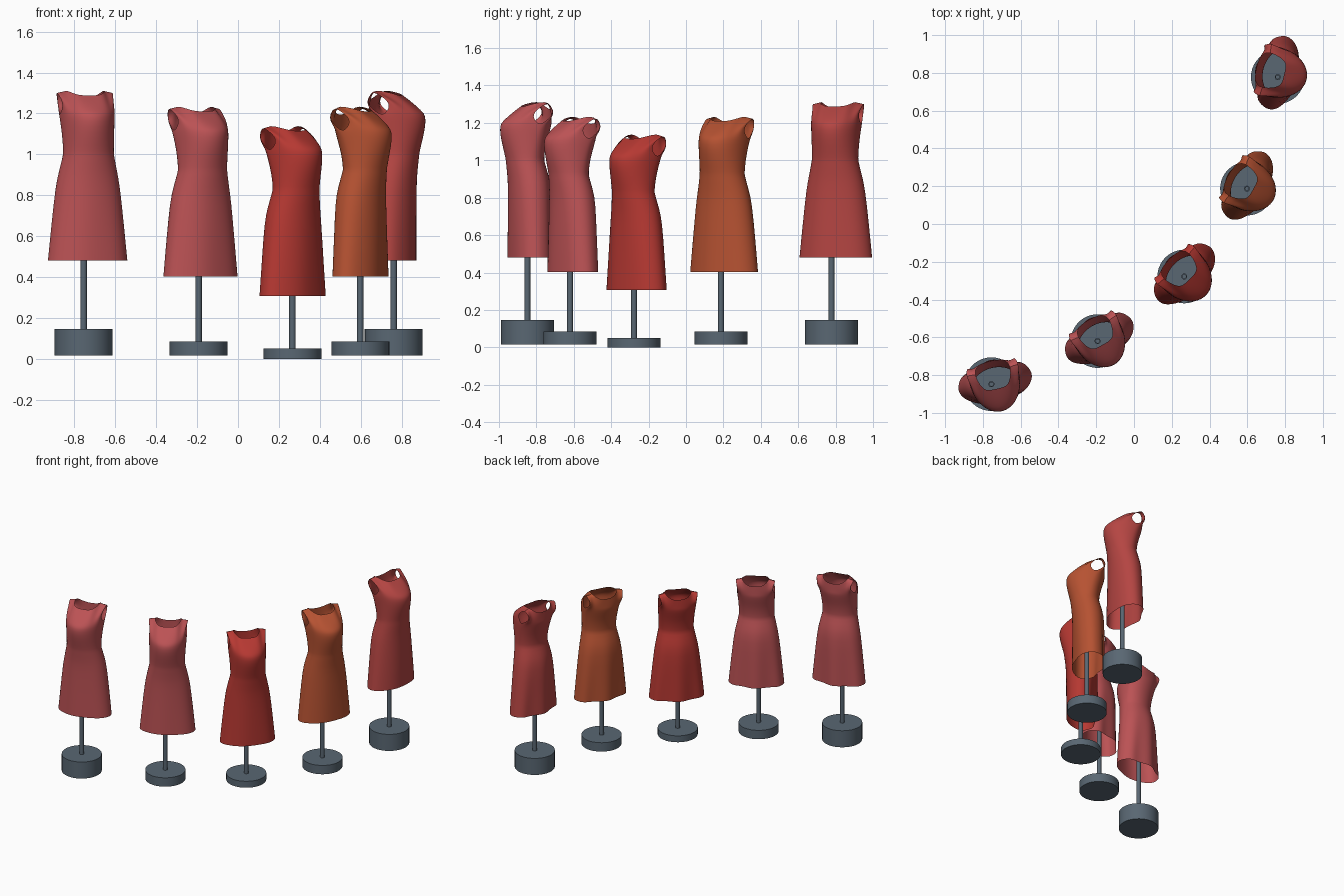
import bpy, bmesh
from math import sin, cos, pi, radians
from mathutils import Matrix

if "Cube" in bpy.data.objects:
    bpy.data.objects.remove(bpy.data.objects["Cube"])

N = 16  # columns per half garment
# z below shoulder, half width, front y, side y, back y
RINGS = [(-.838, .199, -.104, .007, .117), (-.66, .181, -.104, .007, .118),
         (-.47, .160, -.105, .005, .120), (-.40, .144, -.110, .0, .108),
         (-.325, .127, -.120, -.010, .084), (-.31, .125, -.121, -.010, .082),
         (-.24, .127, -.139, .0, .090), (-.18, .131, -.153, .015, .108),
         (-.13, .136, -.154, .030, .122)]


def material(name, rgb):
    m = bpy.data.materials.new(name)
    m.diffuse_color = (*rgb, 1)
    m.use_nodes = True
    m.node_tree.nodes["Principled BSDF"].inputs["Base Color"].default_value = m.diffuse_color
    return m


def ring_point(ring, t, back):
    z, a, yf, ys, yb = ring
    s = sin(t)
    y = ys + ((yb - ys) if back else (yf - ys)) * s
    if z < -.33:  # soft folds growing towards the hem
        k = (-.33 - z) / .5
        y += (.012 * cos(6 * (t - pi / 2)) * k * s if back else .003 * cos(5 * t) * k * s)
    return a * cos(t), y, z


def top_point(t, back):
    u = cos(t)
    x, y, z = .142 * u, .075, -.010 * max(0, abs(u) - .7) / .3
    s = min(1, abs(u) / .707)
    if back:   # scooped back neckline
        y += .045 * (1 - s ** 4)
        z -= .045 * (1 - s ** 3)
    else:      # shallow boat neckline
        y -= .105 * (1 - s ** 6)
        z -= .030 * (1 - s ** 4)
    return x, y, z


def panel_rows(back):
    ts = [pi * i / N for i in range(N + 1)]
    rows = [[ring_point(r, t, back) for t in ts] for r in RINGS]
    for v in (.2, .4, .6, .8, 1):
        row = []
        for t in ts:
            p0, p1 = ring_point(RINGS[-1], t, back), top_point(t, back)
            side = abs(cos(t)) ** 4
            arc = sin(pi * v)
            x = p0[0] + (p1[0] - p0[0]) * v
            y = p0[1] + (p1[1] - p0[1]) * v ** 1.25
            z = p0[2] + (p1[2] - p0[2]) * v
            # armhole edge bows forward on the front, backward on the back
            y += side * arc * (.055 if back else -.05)
            x *= 1 - .08 * side * arc
            row.append((x, y, z))
        rows.append(row)
    return rows


def make_dress(name, mat, matrix):
    bm = bmesh.new()
    for back in (False, True):
        g = [[bm.verts.new(p) for p in row] for row in panel_rows(back)]
        for r0, r1 in zip(g, g[1:]):
            for i in range(N):
                bm.faces.new((r0[i], r0[i + 1], r1[i + 1], r1[i]))
    # sew side seams and shoulder straps
    bmesh.ops.remove_doubles(bm, verts=bm.verts, dist=1e-4)
    bmesh.ops.recalc_face_normals(bm, faces=bm.faces)
    finish(bm, name, mat, matrix)
    bpy.context.object.modifiers.new("smooth_cloth", 'SUBSURF').levels = 1
    bpy.context.object.modifiers[0].render_levels = 1


def finish(bm, name, mat, matrix, angle=60):
    me = bpy.data.meshes.new(name)
    bm.to_mesh(me)
    bm.free()
    ob = bpy.data.objects.new(name, me)
    bpy.context.collection.objects.link(ob)
    ob.matrix_world = matrix
    me.materials.append(mat)
    bpy.ops.object.select_all(action='DESELECT')
    ob.select_set(True)
    bpy.context.view_layer.objects.active = ob
    bpy.ops.object.shade_smooth_by_angle(angle=radians(angle))
    # keep only the baked sharp edges
    return ob


def cylinder(bm, r, z0, z1, seg):
    bmesh.ops.create_cone(bm, cap_ends=True, segments=seg, radius1=r, radius2=r, depth=z1 - z0,
                          matrix=Matrix.Translation((0, 0, (z0 + z1) / 2)))


steel = material("blue_grey_stand", (.10, .135, .17))
rose = (.50, .085, .09)
# x, y, turn, local shift, base bottom, base top, shoulder height, colour
LAYOUT = [(-.755, -.848, 13, .022, .016, .145, 1.318, rose),
          (-.193, -.620, 29, .015, .016, .085, 1.24, rose),
          (.266, -.278, 45, .010, .0, .05, 1.145, (.47, .04, .032)),
          (.598, .187, 61, .015, .016, .085, 1.24, (.47, .085, .032)),
          (.761, .778, 77, .022, .016, .145, 1.318, (.46, .06, .055))]

for i, (x, y, turn, shift, z0, z1, top, rgb) in enumerate(LAYOUT, 1):
    place = Matrix.Translation((x, y, 0))
    # round base
    bm = bmesh.new()
    cylinder(bm, .142, z0, z1, 40)
    finish(bm, f"stand_base_{i}", steel, place, 35)
    # pole reaching up inside the dress
    bm = bmesh.new()
    cylinder(bm, .016, z1, top - .66, 20)
    cylinder(bm, .012, top - .66, top - .4, 20)
    finish(bm, f"stand_pole_{i}", steel, place, 35)
    # dress
    turned = place @ Matrix.Rotation(radians(turn), 4, 'Z') @ Matrix.Translation((shift, 0, top))
    make_dress(f"dress_{i}", material(f"dress_cloth_{i}", rgb), turned)
